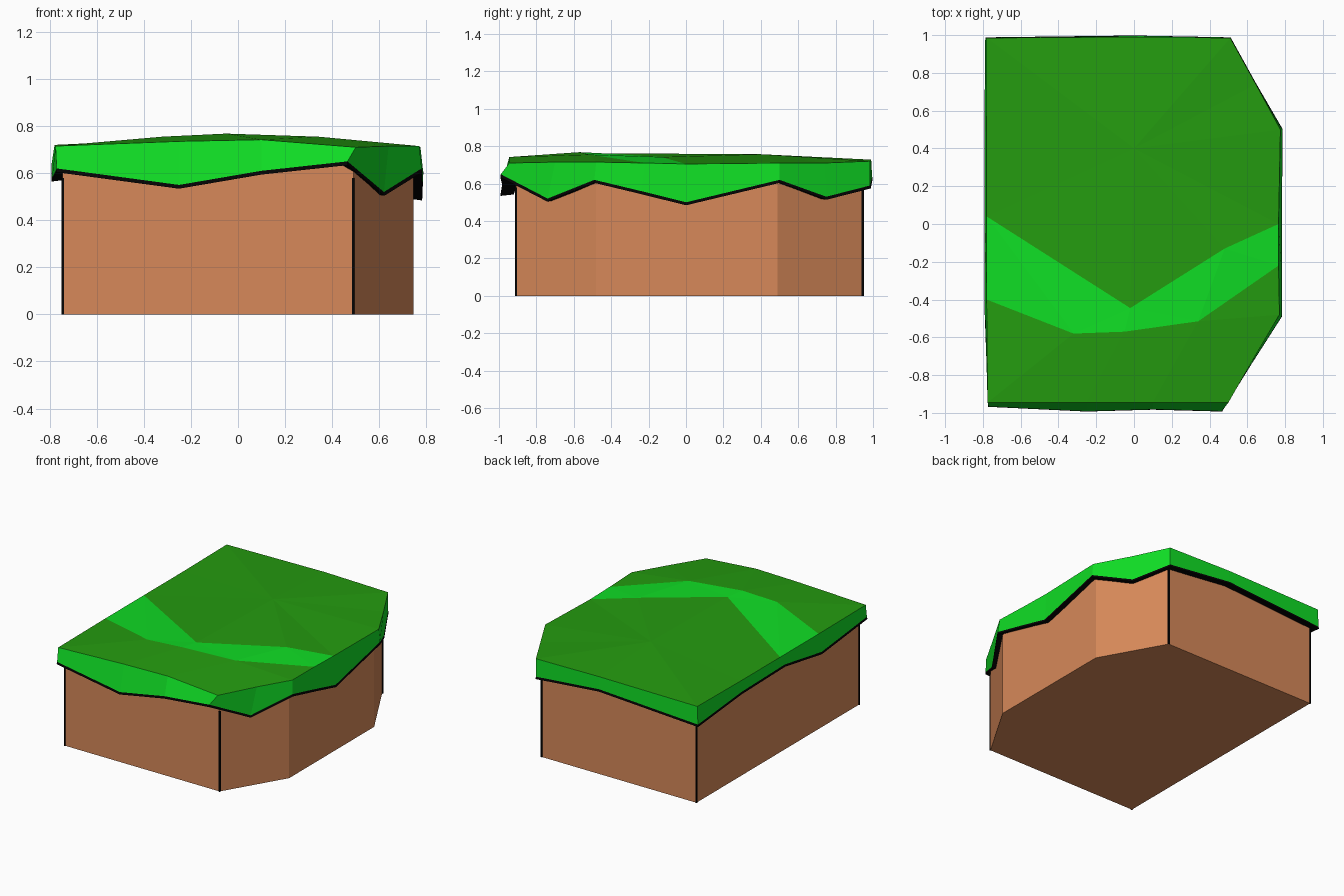
import bpy
import bmesh
from mathutils import Vector

if "Cube" in bpy.data.objects:
    bpy.data.objects.remove(bpy.data.objects["Cube"], do_unlink=True)


def material(name, r, g, b):
    mat = bpy.data.materials.new(name)
    mat.use_nodes = True
    mat.diffuse_color = (r, g, b, 1)
    mat.node_tree.nodes["Principled BSDF"].inputs["Base Color"].default_value = (r, g, b, 1)
    return mat


earth_brown = material("earth brown", 0.68, 0.25, 0.1)
grass_dark = material("dark grass green", 0.018, 0.33, 0.005)
grass_bright = material("bright grass green", 0.005, 0.72, 0.018)
outline_black = material("outline black", 0.001, 0.001, 0.001)


def finish(name, bm, *materials):
    mesh = bpy.data.meshes.new(name)
    bm.to_mesh(mesh)
    bm.free()
    for mat in materials:
        mesh.materials.append(mat)
    obj = bpy.data.objects.new(name, mesh)
    bpy.context.collection.objects.link(obj)
    return obj


def add_loop(bm, points):
    return [bm.verts.new(p) for p in points]


def bridge(bm, lower, upper, mat_index):
    count = len(lower)
    for i in range(count):
        j = (i + 1) % count
        face = bm.faces.new((lower[i], lower[j], upper[j], upper[i]))
        face.material_index = mat_index


# Earth block: chamfered outline extruded upwards
outline = [(-.745, -.91), (.49, -.91), (.745, -.48),
           (.745, .49), (.49, .945), (-.745, .945)]
block_height = 0.66
bm = bmesh.new()
floor = add_loop(bm, [(x, y, 0) for x, y in outline])
lid = add_loop(bm, [(x, y, block_height) for x, y in outline])
bridge(bm, floor, lid, 0)
bm.faces.new(floor[::-1])
bm.faces.new(lid)
finish("earth_block", bm, earth_brown)

# Thin dark lines down the square corners of the block
line_width = 0.011
for label, corner in (("front_right", 0), ("front_left", 1),
                      ("back_left", 4), ("back_right", 5)):
    x, y = outline[corner]
    bm = bmesh.new()
    bmesh.ops.create_cube(bm, size=1)
    for v in bm.verts:
        v.co = Vector((x + v.co.x * line_width, y + v.co.y * line_width,
                       (v.co.z + 0.5) * 0.58))
    finish("corner_line_" + label, bm, outline_black)

# Matching points of the grass: top rim and the drooping hem below it
edge_pairs = [
    ((-.775, -.945, .715), (-.77, -.965, .62)),
    ((-.25, -.945, .735), (-.25, -.99, .55)),
    ((.1, -.945, .742), (.1, -.98, .61)),
    ((.5, -.945, .71), (.465, -.99, .65)),
    ((.64, -.7, .715), (.62, -.74, .52)),
    ((.77, -.48, .715), (.78, -.49, .62)),
    ((.765, -.22, .71), (.78, -.24, .56)),
    ((.765, 0, .705), (.78, 0, .5)),
    ((.775, .5, .71), (.785, .5, .62)),
    ((.645, .74, .71), (.64, .75, .53)),
    ((.51, .985, .72), (.51, .985, .59)),
    ((0, .99, .728), (0, .995, .64)),
    ((-.78, .985, .72), (-.785, .985, .59)),
    ((-.78, .49, .715), (-.79, .49, .64)),
    ((-.78, .04, .715), (-.79, 0, .65)),
    ((-.78, -.4, .715), (-.79, -.42, .58)),
]
rim_points = [rim for rim, hem in edge_pairs]
hem_points = [hem for rim, hem in edge_pairs]

# Grass cap: skirt, two dark lawns and the bright slope between them
bm = bmesh.new()
hem = add_loop(bm, hem_points)
rim = add_loop(bm, rim_points)
bridge(bm, hem, rim, 1)
slope_foot = add_loop(bm, [(-.32, -.58, .755), (-.05, -.57, .768), (.34, -.515, .755)])
slope_crest = add_loop(bm, [(-.02, -.445, .762), (.48, -.13, .742)])
hub = bm.verts.new((0, .4, .757))

front_lawn = bm.faces.new([rim[-1]] + rim[:7] + slope_foot[::-1])
slope = bm.faces.new([rim[-1]] + slope_foot + [rim[6], rim[7]]
                     + slope_crest[::-1] + [rim[14]])
slope.material_index = 1
back_edge = rim[7:15] + slope_crest
for a, b in zip(back_edge, back_edge[1:] + back_edge[:1]):
    bm.faces.new((a, b, hub))
bmesh.ops.triangulate(bm, faces=[front_lawn, slope])
finish("grass_cap", bm, grass_dark, grass_bright)

# Dark trim under the hem, turned in to meet the earth
bm = bmesh.new()
trim_top = add_loop(bm, hem_points)
trim_low = add_loop(bm, [(x * 1.003, y * 1.003, z - .016) for x, y, z in hem_points])
trim_inner = add_loop(bm, [(x * .93, y * .93, z - .008) for x, y, z in hem_points])
bridge(bm, trim_low, trim_top, 0)
bridge(bm, trim_inner, trim_low, 0)
finish("hem_trim", bm, outline_black)
